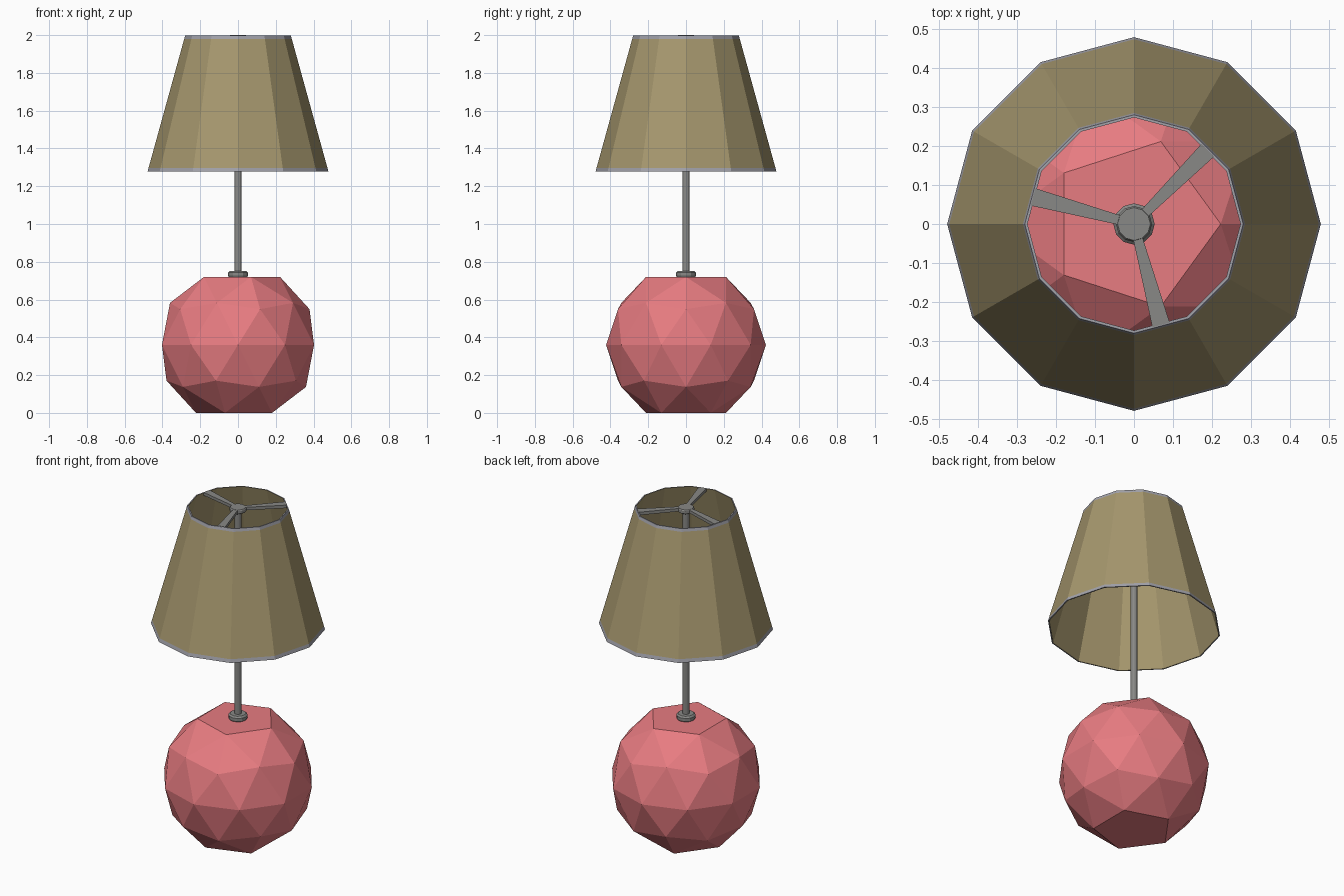
import bpy, bmesh, math
from mathutils import Matrix, Vector

if "Cube" in bpy.data.objects:
    bpy.data.objects.remove(bpy.data.objects["Cube"])


def material(name, rgb):
    m = bpy.data.materials.new(name)
    m.diffuse_color = (*rgb, 1)
    m.use_nodes = True
    m.node_tree.nodes["Principled BSDF"].inputs["Base Color"].default_value = m.diffuse_color
    return m


def finish(name, bm, mats=()):
    bmesh.ops.recalc_face_normals(bm, faces=bm.faces)
    me = bpy.data.meshes.new(name)
    bm.to_mesh(me)
    bm.free()
    for m in mats:
        me.materials.append(m)
    ob = bpy.data.objects.new(name, me)
    bpy.context.collection.objects.link(ob)
    return ob


def lathe(name, profile, sides, mats=(), closed=False, seg_mats=None):
    """Revolve (radius, z) points; open profiles get flat end caps."""
    bm = bmesh.new()
    rings = [[bm.verts.new((r * math.cos(math.tau * i / sides),
                            r * math.sin(math.tau * i / sides), z))
              for i in range(sides)] for r, z in profile]
    n = len(rings)
    for k in range(n if closed else n - 1):
        a, b = rings[k], rings[(k + 1) % n]
        for i in range(sides):
            j = (i + 1) % sides
            f = bm.faces.new((a[i], a[j], b[j], b[i]))
            f.material_index = seg_mats[k] if seg_mats else 0
    if not closed:
        bm.faces.new(rings[0])
        bm.faces.new(rings[-1])
    return finish(name, bm, mats)


pink = material("pink_glaze", (0.80, 0.20, 0.22))
tan = material("tan_fabric", (0.38, 0.31, 0.155))
metal = material("grey_metal", (0.25, 0.25, 0.24))
trim = material("light_trim", (0.36, 0.36, 0.40))

# Faceted base: icosphere with both poles flattened into pentagons
bm = bmesh.new()
R = 0.4232
bmesh.ops.create_icosphere(bm, subdivisions=2, radius=R,
                           matrix=Matrix.Translation((0, 0, 0.36)))
poles = [v for v in bm.verts if abs(v.co.z - 0.36) > 0.95 * R]
bmesh.ops.dissolve_verts(bm, verts=poles)
finish("base", bm, [pink])

# Collar, pole and top hub
lathe("collar", [(0.046, 0.715), (0.053, 0.727), (0.053, 0.743), (0.044, 0.752)], 12, [metal])
lathe("pole", [(0.019, 0.74), (0.019, 1.985)], 12, [metal])
lathe("hub", [(0.038, 1.972), (0.046, 1.978), (0.046, 1.994), (0.042, 2.0)], 12, [metal])

# Twelve-sided thin shade with trimmed rims
z0, z1, r0, r1, t = 1.277, 1.997, 0.479, 0.28, 0.007


def wall(z, inset=0):
    return (r0 + (r1 - r0) * (z - z0) / (z1 - z0) - inset, z)


lathe("shade",
      [wall(z0), wall(z0 + 0.02), wall(z1 - 0.017), wall(z1), wall(z1, t), wall(z0, t)],
      12, [tan, trim], closed=True, seg_mats=[1, 0, 1, 1, 0, 1])

# Three flared support arms
for k, ang in enumerate((45, 165, 285)):
    bm = bmesh.new()
    bmesh.ops.create_cube(bm, size=1)
    for v in bm.verts:
        outer = v.co.x > 0
        v.co = Vector((0.268 if outer else 0.035,
                       v.co.y * (0.046 if outer else 0.024),
                       1.99 + v.co.z * 0.018))
    bm.transform(Matrix.Rotation(math.radians(ang), 4, 'Z'))
    finish(f"shade_arm_{k + 1}", bm, [metal])
